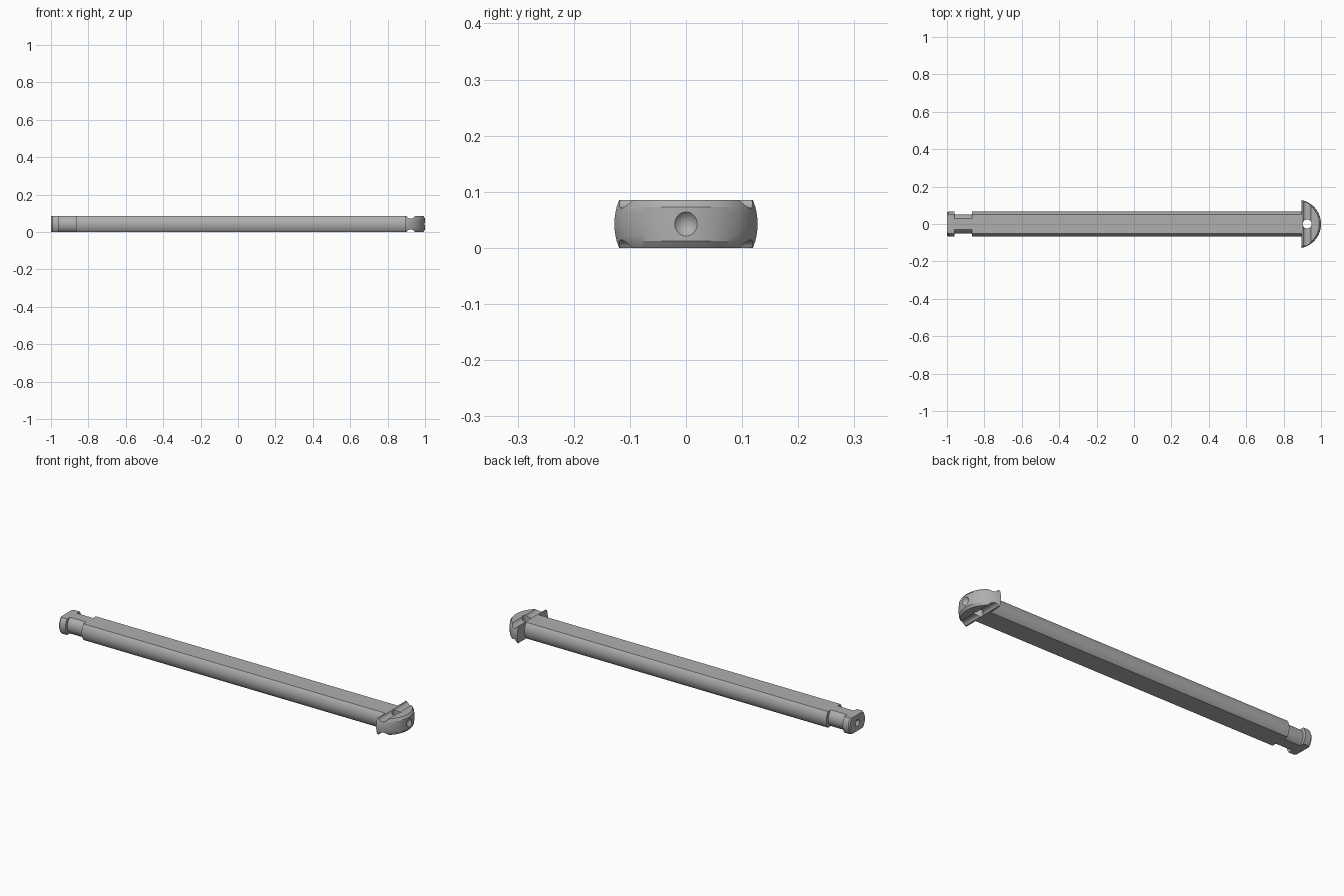
import bpy
import bmesh
from math import sin, cos, asin, acos, pi, radians

old = bpy.data.objects.get("Cube")
if old:
    bpy.data.objects.remove(old, do_unlink=True)

steel = bpy.data.materials.new("grey_steel")
steel.use_nodes = True
colour = (0.43, 0.43, 0.43, 1)
steel.diffuse_color = colour
steel.node_tree.nodes["Principled BSDF"].inputs["Base Color"].default_value = colour

HALF = 0.0425  # half the thickness, also the height of the centre line


def loft(name, rings):
    """Skin equal-length closed rings and cap both ends."""
    bm = bmesh.new()
    loops = [[bm.verts.new(p) for p in ring] for ring in rings]
    n = len(loops[0])
    for a, b in zip(loops, loops[1:]):
        for i in range(n):
            j = (i + 1) % n
            bm.faces.new((a[i], a[j], b[j], b[i]))
    bm.faces.new(loops[0])
    bm.faces.new(loops[-1])
    bmesh.ops.recalc_face_normals(bm, faces=bm.faces)
    mesh = bpy.data.meshes.new(name)
    bm.to_mesh(mesh)
    bm.free()
    mesh.materials.append(steel)
    obj = bpy.data.objects.new(name, mesh)
    bpy.context.collection.objects.link(obj)
    return obj


def cutter(r1, r2, depth, location, rotation=(0, 0, 0)):
    bpy.ops.mesh.primitive_cone_add(vertices=32, radius1=r1, radius2=r2, depth=depth,
                                    location=location, rotation=rotation)
    obj = bpy.context.object
    obj.hide_render = True
    obj.data.materials.append(steel)
    return obj


def cut(obj, tools):
    bpy.ops.object.select_all(action='DESELECT')
    obj.select_set(True)
    bpy.context.view_layer.objects.active = obj
    for tool in tools:
        mod = obj.modifiers.new("cut", 'BOOLEAN')
        mod.operation = 'DIFFERENCE'
        mod.solver = 'EXACT'
        mod.object = tool
        bpy.ops.object.modifier_apply(modifier=mod.name)
        bpy.data.objects.remove(tool, do_unlink=True)
    bpy.ops.object.shade_smooth_by_angle(angle=radians(25))


def shaft_ring(x, r, steps=12):
    """Circle flattened on top and underneath."""
    a = asin(HALF / r)
    arc = [-a + 2 * a * i / steps for i in range(steps + 1)]
    return [(x, s * r * cos(t), HALF + s * r * sin(t)) for s in (1, -1) for t in arc]


# Shaft with a narrowed neck and a collar at its right end
stations = [(-1, 0.062), (-0.993, 0.067), (-0.96, 0.067), (-0.96, 0.051),
            (-0.865, 0.051), (-0.865, 0.067), (0.898, 0.067)]
shaft = loft("shaft", [shaft_ring(x, r) for x, r in stations])
cut(shaft, [cutter(0.018, 0, 0.03, (-0.986, 0, HALF), (0, pi / 2, 0))])


# Half-round head with chamfered rim and bulging ends
def head_ring(z, steps=40):
    u = abs(z - HALF)
    rx = 0.13 - max(0, u - 0.0305) * 0.8
    ry = 0.13 - 0.008 * (u / HALF) ** 2
    a = acos(0.025 / rx)
    arc = [-a + 2 * a * i / steps for i in range(steps + 1)]
    return [(0.87 + rx * cos(t), ry * sin(t), z) for t in arc]


levels = [0, 0.012, 0.022, 0.032, HALF]
levels += [2 * HALF - z for z in reversed(levels[:-1])]
head = loft("head", [head_ring(z) for z in levels])

# Cross grooves on both faces, a through hole and a conical dimple in the rim
grooves = [cutter(0.023, 0.023, 0.4, (0.924, 0, HALF + s * (HALF + 0.009)), (pi / 2, 0, 0))
           for s in (1, -1)]
hole = cutter(0.024, 0.024, 0.3, (0.926, 0, HALF))
dimple = cutter(0.022, 0, 0.025, (0.988, 0, HALF), (0, -pi / 2, 0))
cut(head, grooves + [hole, dimple])
